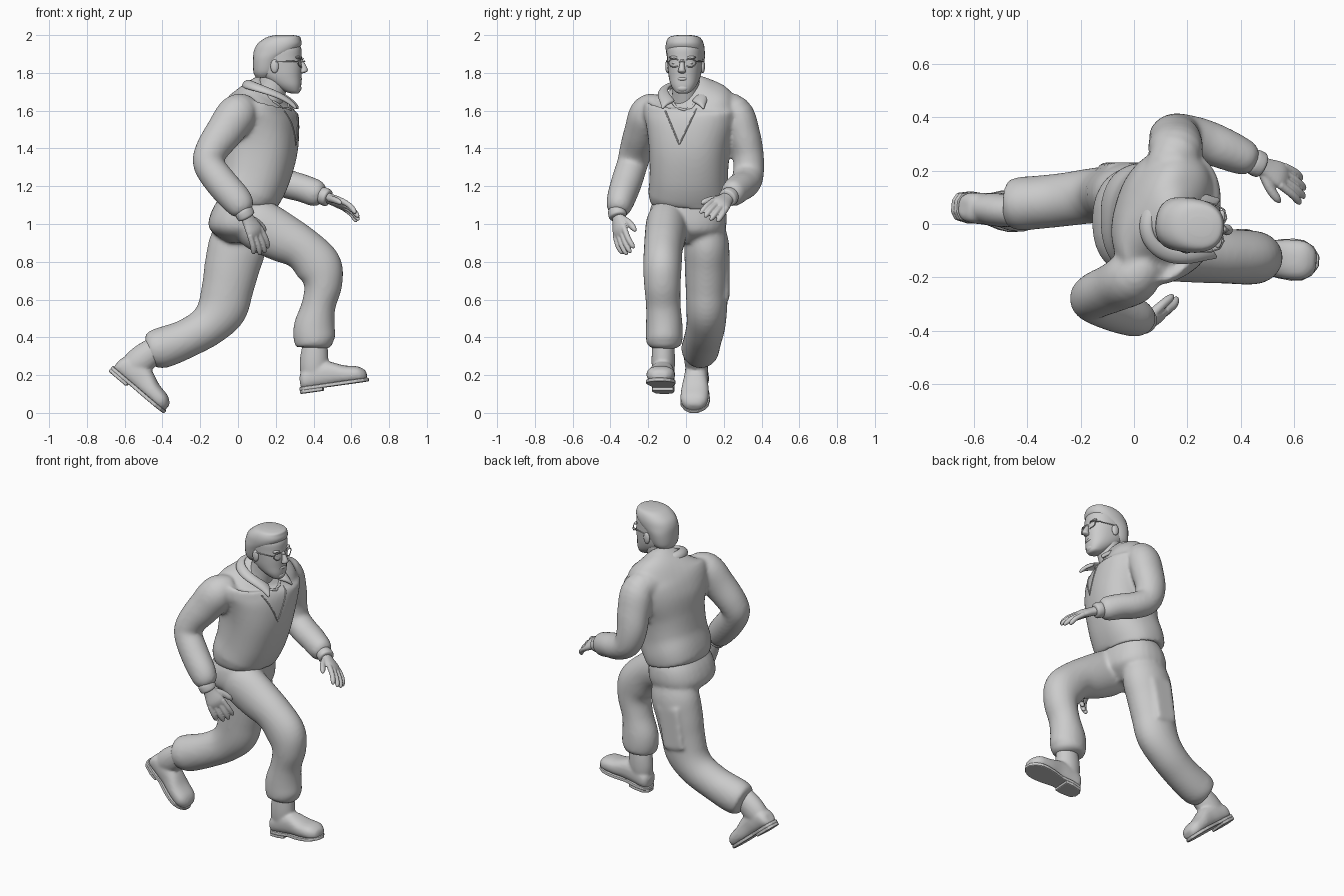
import bpy, bmesh, math
from mathutils import Vector, Matrix
from mathutils.bvhtree import BVHTree

if "Cube" in bpy.data.objects:
    bpy.data.objects.remove(bpy.data.objects["Cube"])

I4 = Matrix.Identity(4)
UP = (0, 0, 1)

def finish(bm, name, mat=I4, smooth=True):
    bmesh.ops.transform(bm, matrix=mat, verts=bm.verts)
    bmesh.ops.recalc_face_normals(bm, faces=bm.faces)
    for f in bm.faces:
        f.smooth = smooth
    me = bpy.data.meshes.new(name)
    bm.to_mesh(me)
    bm.free()
    ob = bpy.data.objects.new(name, me)
    bpy.context.collection.objects.link(ob)
    return ob

def spline(rings, steps):
    """Catmull-Rom through the ring values"""
    out, n = [], len(rings)
    for i in range(n - 1):
        a, b, c, d = (rings[max(0, min(n - 1, k))] for k in (i - 1, i, i + 1, i + 2))
        for t in (s / steps for s in range(steps)):
            out.append([0.5 * (2 * q + (r - p) * t + (2 * p - 5 * q + 4 * r - w) * t * t
                               + (3 * q - p - 3 * r + w) * t ** 3) for p, q, r, w in zip(a, b, c, d)])
    return out + [list(rings[-1])]

def loft(name, rings, mat=I4, axis=None, sides=28, power=2.0):
    """Rings are (x, y, z, half width, half depth[, yaw])"""
    rows = spline([tuple(r) + (0,) * (6 - len(r)) for r in rings], 5)
    pts = [Vector(r[:3]) for r in rows]
    bm, loops = bmesh.new(), []
    for i, r in enumerate(rows):
        t = Vector(axis) if axis else (pts[min(i + 1, len(pts) - 1)] - pts[max(i - 1, 0)]).normalized()
        yaw = math.radians(r[5])
        u = Vector((-math.sin(yaw), math.cos(yaw), 0))
        u = (u - t * u.dot(t)).normalized()
        v, loop = t.cross(u), []
        for a in (2 * math.pi * k / sides for k in range(sides)):
            c, s = (math.copysign(abs(q) ** (2 / power), q) for q in (math.cos(a), math.sin(a)))
            loop.append(bm.verts.new(pts[i] + u * c * r[3] + v * s * r[4]))
        loops.append(loop)
    for a, b in zip(loops, loops[1:]):
        for k in range(sides):
            bm.faces.new((a[k], a[(k + 1) % sides], b[(k + 1) % sides], b[k]))
    bm.faces.new(loops[0])
    bm.faces.new(loops[-1])
    return finish(bm, name, mat)

def fuse(name, obs, voxel, smooth):
    """Blend overlapping pieces into one smooth skin"""
    bm = bmesh.new()
    for o in obs:
        bm.from_mesh(o.data)
        bpy.data.objects.remove(o)
    ob = finish(bm, name)
    rm = ob.modifiers.new("skin", 'REMESH')
    rm.mode, rm.voxel_size, rm.use_smooth_shade = 'VOXEL', voxel, True
    sm = ob.modifiers.new("blend", 'SMOOTH')
    sm.factor, sm.iterations = .5, smooth

def ball(name, loc, size, mat=I4):
    bm = bmesh.new()
    bmesh.ops.create_uvsphere(bm, u_segments=16, v_segments=10, radius=1)
    return finish(bm, name, mat @ Matrix.Translation(loc) @ Matrix.Diagonal((*size, 1)))

def tube(name, pts, r, mat=I4, cyclic=False):
    cu = bpy.data.curves.new(name, 'CURVE')
    cu.dimensions, cu.bevel_depth, cu.bevel_resolution = '3D', r, 2
    sp = cu.splines.new('POLY')
    sp.points.add(len(pts) - 1)
    for p, q in zip(sp.points, pts):
        p.co = (*(mat @ Vector(q)), 1)
    sp.use_cyclic_u = cyclic
    bpy.context.collection.objects.link(bpy.data.objects.new(name, cu))

def pose(loc, yaw, pitch):
    return (Matrix.Translation(loc) @ Matrix.Rotation(math.radians(yaw), 4, 'Z')
            @ Matrix.Rotation(math.radians(pitch), 4, 'Y'))

# Jacket body and sleeves
body = loft("jacket_body", [
    (.035, .01, 1.10, .17, .13), (.037, .01, 1.115, .205, .165), (.05, .015, 1.16, .215, .175),
    (.09, .015, 1.26, .207, .185, -5), (.117, .02, 1.40, .215, .195, -12), (.12, .03, 1.53, .245, .192, -18),
    (.122, .03, 1.61, .26, .17, -21), (.132, .03, 1.66, .225, .14, -21), (.152, .015, 1.705, .135, .105, -14),
    (.17, 0, 1.73, .075, .075, -8)], sides=40, power=2.4)
tree = BVHTree.FromPolygons([v.co for v in body.data.vertices], [p.vertices for p in body.data.polygons])
sleeve_r = loft("right_sleeve", [
    (.06, -.13, 1.61, .07, .07), (0, -.195, 1.585, .1, .105), (-.07, -.235, 1.49, .092, .1),
    (-.14, -.265, 1.39, .087, .087), (-.155, -.285, 1.315, .082, .082), (-.09, -.315, 1.22, .082, .085),
    (-.01, -.345, 1.13, .075, .082), (.025, -.357, 1.08, .062, .067), (.038, -.361, 1.06, .042, .042)])
sleeve_l = loft("left_sleeve", [
    (.09, .16, 1.61, .07, .07), (.15, .26, 1.59, .09, .1), (.155, .307, 1.47, .087, .1),
    (.152, .33, 1.36, .082, .092), (.18, .33, 1.265, .082, .082), (.255, .312, 1.215, .082, .077),
    (.34, .28, 1.19, .077, .074), (.42, .245, 1.16, .065, .07), (.45, .232, 1.15, .042, .042)])
fuse("jacket", [body, sleeve_r, sleeve_l], .011, 8)

# Trousers with a soft pocket on the trailing thigh
seat = loft("seat", [(.05, .01, 1.15, .17, .14), (.03, .01, 1.08, .2, .165), (.02, .01, 1.0, .205, .177),
                     (.025, .01, .95, .18, .155), (.03, .01, .9, .1, .08)], axis=UP, power=2.3)
leg_r = loft("right_leg", [
    (.02, -.09, 1.04, .09, .1), (.10, -.1, 1.0, .11, .135), (.22, -.11, .935, .109, .132),
    (.34, -.12, .87, .103, .115), (.427, -.125, .775, .102, .123), (.45, -.125, .68, .097, .102),
    (.427, -.12, .57, .092, .09), (.405, -.115, .46, .097, .109), (.405, -.115, .39, .097, .11),
    (.41, -.115, .357, .087, .093), (.41, -.115, .34, .055, .055)])
leg_l = loft("left_leg", [
    (.02, .1, 1.02, .09, .12), (0, .11, .9, .117, .152), (-.03, .11, .78, .117, .147),
    (-.055, .11, .66, .112, .137), (-.085, .11, .55, .108, .132), (-.16, .105, .46, .103, .11),
    (-.27, .09, .395, .1, .103), (-.37, .08, .355, .1, .108), (-.425, .075, .338, .1, .106),
    (-.46, .07, .325, .088, .09), (-.475, .07, .32, .055, .055)])
bm = bmesh.new()
bmesh.ops.create_cube(bm, size=1)
pocket = finish(bm, "pocket", pose((-.045, .2, .73), 0, 9) @ Matrix.Diagonal((.14, .06, .25, 1)))
fuse("trousers", [seat, leg_r, leg_l, pocket], .011, 8)

# Hands and cuffs: d points along the fingers, s towards the thumb
def hand(side, wrist, d, s, sign):
    d, s = Vector(d).normalized(), Vector(s)
    s = (s - d * s.dot(d)).normalized()
    m = (Matrix.Translation(wrist) @ Matrix((d, s, d.cross(s) * sign)).transposed().to_4x4() @ Matrix.Scale(1.17, 4))
    loft(side + "_cuff", [(-.035, 0, 0, .036, .036), (-.02, 0, 0, .043, .04), (.005, 0, 0, .042, .038),
                          (.012, 0, 0, .026, .026)], m, sides=20)
    parts = [loft("palm", [(-.02, 0, 0, .028, .024), (.025, 0, 0, .034, .022), (.075, 0, 0, .046, .02),
                           (.105, 0, .005, .04, .013)], m, sides=20),
             loft("thumb", [(.025, .02, .008, .017, .017), (.06, .05, .018, .016, .015),
                            (.095, .068, .026, .014, .013), (.115, .074, .032, .005, .005)], m, sides=12)]
    for y, l in ((-.035, .07), (-.012, .09), (.012, .095), (.035, .085)):
        parts.append(loft("finger", [(.085, y, 0, .013, .013), (.1 + l * .45, y * 1.15, .01, .0125, .0125),
                     (.1 + l * .85, y * 1.2, .026, .0115, .0115), (.1 + l, y * 1.2, .036, .005, .005)], m, sides=12))
    fuse(side + "_hand", parts, .0045, 2)

hand("right", (.042, -.362, 1.045), (.48, .12, -.86), (.75, .6, .4), -1)
hand("left", (.47, .222, 1.14), (.85, -.42, -.36), (-.15, -.75, .45), 1)

# Boots: upper, sole and heel block
def boot(side, m):
    shaft = loft("shaft", [(.085, 0, .05, .05, .065), (.09, 0, .12, .06, .075), (.1, 0, .18, .062, .075),
                           (.115, 0, .25, .058, .066)], m)
    foot = loft("foot", [
        (.008, 0, .06, .03, .03), (.03, 0, .07, .054, .052), (.1, 0, .085, .06, .068), (.17, 0, .084, .063, .066),
        (.25, 0, .068, .074, .05), (.32, 0, .06, .071, .043), (.355, 0, .052, .045, .028), (.363, 0, .05, .02, .014)],
        m, axis=(1, 0, 0), power=2.4)
    fuse(side + "_boot", [shaft, foot], .008, 5)
    half = [(0, .022), (.02, .05), (.08, .06), (.15, .056), (.22, .073), (.27, .079), (.31, .075), (.345, .055), (.37, .02)]
    for part, pts, z0, z1 in (("sole", half, .016, .036), ("heel", half[:3] + [(.125, .056)], 0, .02)):
        bm = bmesh.new()
        face = bm.faces.new([bm.verts.new((x, y, z0)) for x, y in pts + [(x, -y) for x, y in reversed(pts)]])
        ext = bmesh.ops.extrude_face_region(bm, geom=[face])["geom"]
        bmesh.ops.translate(bm, vec=(0, 0, z1 - z0), verts=[v for v in ext if isinstance(v, bmesh.types.BMVert)])
        b = finish(bm, f"{side}_boot_{part}", m, smooth=False).modifiers.new("bevel", 'BEVEL')
        b.width, b.segments = .006, 2

boot("right", pose((.33, -.115, .1), -4, -8))
boot("left", pose((-.685, .068, .222), -5, 40))

# Head, turned slightly to the right about its own centre
H = pose((.21, -.005, 0), -7, 0) @ Matrix.Translation((-.21, 0, 0))
loft("neck", [(.14, 0, 1.62, .085, .085), (.175, 0, 1.7, .072, .076), (.2, 0, 1.78, .072, .078)])
loft("head", [(.3, 0, 1.692, .025, .02), (.287, 0, 1.703, .045, .042), (.262, 0, 1.735, .068, .073),
              (.23, 0, 1.78, .083, .106), (.217, 0, 1.83, .09, .122), (.212, 0, 1.88, .094, .125),
              (.22, 0, 1.93, .092, .115), (.23, 0, 1.97, .07, .085)], H, UP, power=2.3)
loft("hair", [(.14, 0, 1.775, .06, .045), (.147, 0, 1.805, .083, .065), (.163, 0, 1.87, .098, .083),
              (.198, 0, 1.915, .102, .114), (.218, 0, 1.95, .1, .118), (.233, 0, 1.978, .09, .1),
              (.245, 0, 1.993, .072, .08), (.248, 0, 2.0, .035, .045)], H, UP, power=2.3)
loft("nose", [(.33, 0, 1.872, .01, .012), (.342, 0, 1.845, .013, .016), (.35, 0, 1.82, .018, .02),
              (.347, 0, 1.806, .02, .02), (.335, 0, 1.798, .01, .01)], H, UP, sides=14)
ball("lips", (.328, 0, 1.768), (.012, .028, .01), H)
ball("chin", (.317, 0, 1.718), (.02, .033, .02), H)
for side, s in (("left", 1), ("right", -1)):
    ball(side + "_ear", (.205, s * .094, 1.835), (.022, .012, .036), H)
    ball(side + "_eye", (.318, s * .04, 1.853), (.012, .016, .009), H)
    ball(side + "_brow", (.322, s * .042, 1.882), (.014, .03, .008), H)
    # Glasses: oval rim and temple arm
    tube(side + "_lens_rim", [(.342 - .012 * abs(math.cos(a)), s * .043 + .03 * math.cos(a), 1.853 + .022 * math.sin(a))
                              for a in (math.pi * k / 12 for k in range(24))], .003, H, True)
    tube(side + "_glasses_arm", [(.33, s * .073, 1.86), (.3, s * .088, 1.862), (.21, s * .1, 1.86)], .003, H)
tube("glasses_bridge", [(.335, -.014, 1.858), (.355, 0, 1.862), (.335, .014, 1.858)], .003, H)

# Folded collar with flared tips
bm, rows = bmesh.new(), []
for t in (i / 16 - 1 for i in range(33)):
    c, s, tip = math.cos(math.radians(152) * t), math.sin(math.radians(152) * t), abs(t) ** 6
    inner = Vector((.17 - .1 * c, .085 * s, 1.715 + .042 * c - .03 * tip))
    outer = Vector((.165 - .14 * c + .035 * tip, .135 * s + math.copysign(.05 * tip, t), 1.685 + .035 * c - .055 * tip))
    crest = (inner + outer) / 2 + Vector((-.012 * c, .012 * s, .012))
    rows.append([bm.verts.new(p) for p in (inner, crest, outer)])
for p, q in zip(rows, rows[1:]):
    for k in range(2):
        bm.faces.new((p[k], q[k], q[k + 1], p[k + 1]))
collar = finish(bm, "collar", pose((0, 0, 0), -3, 0))
sol = collar.modifiers.new("thickness", 'SOLIDIFY')
sol.thickness, sol.offset = .022, 0
sub = collar.modifiers.new("round", 'SUBSURF')
sub.levels = sub.render_levels = 2

# Front opening and shirt neckline laid on the jacket surface
for name, r, path in (("front_opening", .004, [(-.11, 1.6), (-.035, 1.42), (.055, 1.61)]),
                      ("shirt_neckline", .007, [(-.075, 1.65), (-.05, 1.615), (-.01, 1.605), (.03, 1.615), (.055, 1.65)])):
    spots = [Vector((1, *p)).lerp(Vector((1, *q)), k / 8) for p, q in zip(path, path[1:]) for k in range(9)]
    tube(name, [h for h in (tree.ray_cast(p, Vector((-1, 0, 0)))[0] for p in spots) if h], r)
